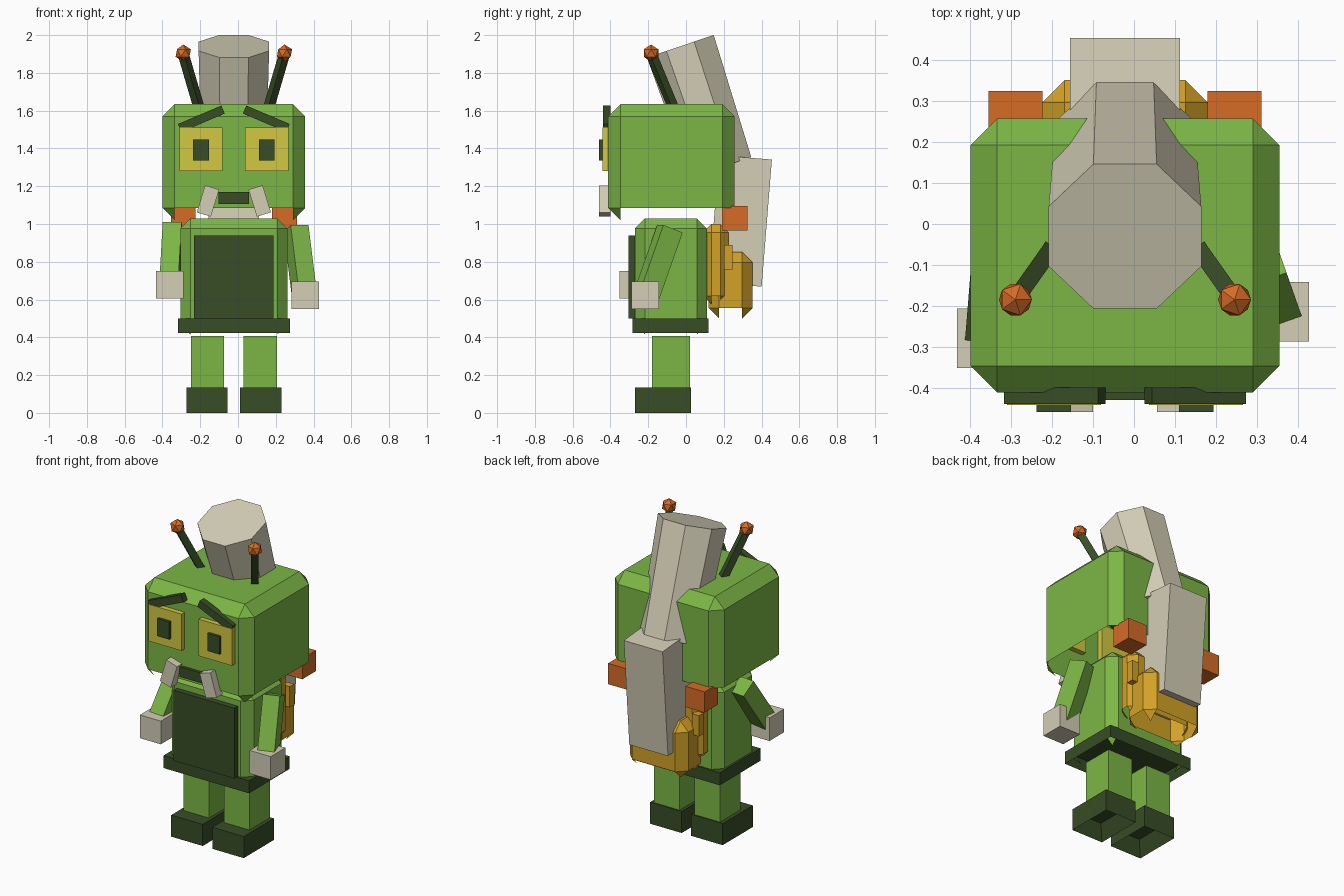
import bpy, bmesh
from math import radians
from mathutils import Vector, Matrix

old = bpy.data.objects.get("Cube")
if old:
    bpy.data.objects.remove(old, do_unlink=True)

MID = -0.022  # x of the figure's plane of symmetry


def material(name, rgb):
    m = bpy.data.materials.new(name)
    m.use_nodes = True
    m.diffuse_color = (*rgb, 1)
    m.node_tree.nodes["Principled BSDF"].inputs["Base Color"].default_value = (*rgb, 1)
    return m


GREEN = material("leaf green", (0.20, 0.47, 0.06))
DARK = material("dark green", (0.04, 0.075, 0.02))
CREAM = material("cream", (0.66, 0.62, 0.47))
GOLD = material("mustard", (0.65, 0.36, 0.02))
ORANGE = material("orange", (0.67, 0.15, 0.02))
YELLOW = material("eye yellow", (0.65, 0.58, 0.055))


def finish(name, bm, mat, loc=(0, 0, 0), rot=None):
    bmesh.ops.recalc_face_normals(bm, faces=bm.faces)
    mesh = bpy.data.meshes.new(name)
    bm.to_mesh(mesh)
    bm.free()
    mesh.materials.append(mat)
    ob = bpy.data.objects.new(name, mesh)
    bpy.context.collection.objects.link(ob)
    ob.matrix_world = Matrix.Translation(loc) @ (rot or Matrix())
    return ob


def block(size):
    bm = bmesh.new()
    bmesh.ops.create_cube(bm, size=1)
    bmesh.ops.scale(bm, vec=size, verts=bm.verts)
    return bm


def box(name, mat, x, y, z, hollow=None):
    """Box from (min, max) pairs; hollow = (wall, depth) sinks the underside."""
    bm = block([b - a for a, b in (x, y, z)])
    if hollow:
        base = min(bm.faces, key=lambda f: f.calc_center_median().z)
        bmesh.ops.inset_individual(bm, faces=[base], thickness=hollow[0])
        bmesh.ops.translate(bm, verts=base.verts, vec=(0, 0, hollow[1]))
    return finish(name, bm, mat, [(a + b) / 2 for a, b in (x, y, z)])


def turned(name, mat, loc, size, axis, degrees):
    return finish(name, block(size), mat, loc, Matrix.Rotation(radians(degrees), 4, axis))


def limb(name, mat, start, end, width, depth):
    a, b = Vector(start), Vector(end)
    d = a - b
    rot = d.to_track_quat('Z', 'Y').to_matrix().to_4x4()
    return finish(name, block((width, depth, d.length)), mat, (a + b) / 2, rot)


def shell(name, mat, x, y, z, cut, front_only=False):
    """Chamfered box, open below, whose bottom corner facets remain."""
    bm = block([b - a for a, b in (x, y, z)])
    bmesh.ops.bevel(bm, geom=bm.edges[:], offset=cut, segments=1, affect='EDGES')
    bm.normal_update()
    gone = [f for f in bm.faces if f.normal.z < -0.65
            or (front_only and f.normal.z < -0.3 and f.normal.y > 0.3)]
    bmesh.ops.delete(bm, geom=gone, context='FACES')
    return finish(name, bm, mat, [(a + b) / 2 for a, b in (x, y, z)])


def span(centre, half):
    return centre - half, centre + half


# Head, torso, belt and apron
shell("head", GREEN, span(MID, 0.378), (-0.412, 0.258), (1.02, 1.635), 0.065, True)
shell("torso", GREEN, span(MID, 0.283), (-0.27, 0.11), (0.415, 1.03), 0.053)
box("belt", DARK, span(MID, 0.296), (-0.282, 0.12), (0.422, 0.50), (0.035, 0.06))
box("apron", DARK, span(MID, 0.21), (-0.305, -0.25), (0.50, 0.94))
box("mouth", DARK, span(MID, 0.081), (-0.43, -0.39), (1.107, 1.17))

# Paired parts
for s, side in ((-1, "right"), (1, "left")):
    def at(offset):
        return MID + s * offset

    box(side + "_eye", YELLOW, span(at(0.174), 0.115), (-0.443, -0.38), (1.28, 1.51))
    box(side + "_pupil", DARK, span(at(0.174), 0.042), (-0.46, -0.43), (1.337, 1.447))
    turned(side + "_brow", DARK, (at(0.172), -0.42, 1.557), (0.25, 0.04, 0.046), 'Y', 23 * s)
    turned(side + "_tusk", CREAM, (at(0.137), -0.43, 1.122), (0.078, 0.06, 0.15), 'Y', -17 * s)

    # Antenna with a faceted tip
    limb(side + "_antenna", DARK, (at(0.265), -0.18, 1.89), (at(0.18), -0.06, 1.60), 0.042, 0.042)
    ball = bmesh.new()
    bmesh.ops.create_icosphere(ball, subdivisions=1, radius=0.045)
    finish(side + "_antenna_tip", ball, ORANGE, (at(0.268), -0.185, 1.905))

    # Leg and hollow shoe
    box(side + "_leg", GREEN, span(at(0.14), 0.088), (-0.18, 0.02), (0.12, 0.408))
    box(side + "_shoe", DARK, span(at(0.142), 0.109), (-0.27, 0.027), (0, 0.135), (0.06, 0.09))

    # Backpack strap knob and buckle
    box(side + "_knob", ORANGE, span(at(0.268), 0.066), (0.19, 0.325), (0.965, 1.095))
    box(side + "_buckle", GOLD, span(at(0.215), 0.025), (0.2, 0.245), (0.76, 0.89))

# Arms in slightly different poses
limb("right_arm", GREEN, (-0.345, -0.06, 0.98), (-0.362, -0.27, 0.68), 0.10, 0.11)
box("right_hand", CREAM, (-0.433, -0.288), (-0.352, -0.207), (0.605, 0.75))
limb("left_arm", GREEN, (0.308, -0.085, 0.975), (0.352, -0.21, 0.62), 0.10, 0.115)
box("left_hand", CREAM, (0.282, 0.428), (-0.288, -0.142), (0.55, 0.695))

# Backpack
shell("backpack_upper", GOLD, span(MID, 0.225), (0.09, 0.227), (0.575, 1.0), 0.045)
shell("backpack_main", GOLD, span(MID, 0.203), (0.12, 0.352), (0.50, 0.852), 0.055)

# Bent log: a square lower piece and an eight-sided upper piece through the head
turned("log_lower", CREAM, (MID, 0.288, 1.016), (0.268, 0.28, 0.675), 'X', -4.6)
top, bottom = Vector((MID, -0.03, 1.941)), Vector((MID, 0.185, 1.30))
log = bmesh.new()
bmesh.ops.create_cone(log, cap_ends=True, segments=8, radius1=0.183, radius2=0.202,
                      depth=(top - bottom).length)
bmesh.ops.rotate(log, verts=log.verts, matrix=Matrix.Rotation(radians(22.5), 3, 'Z'))
finish("log_upper", log, CREAM, (top + bottom) / 2, Matrix.Rotation(radians(18.6), 4, 'X'))
